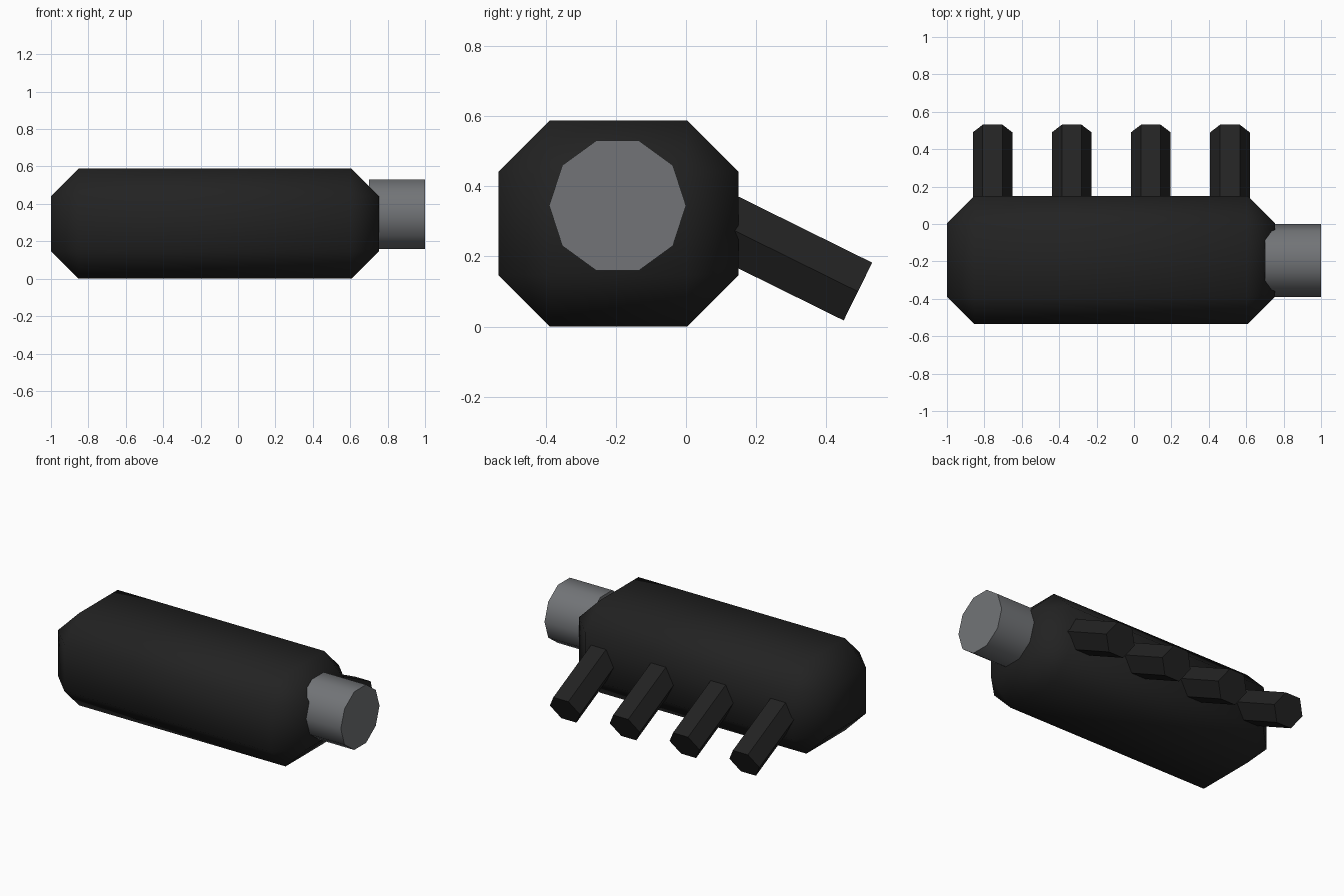
import bpy
import math
from mathutils import Vector

cube = bpy.data.objects.get("Cube")
if cube:
    bpy.data.objects.remove(cube, do_unlink=True)


def make_material(name, color):
    mat = bpy.data.materials.new(name)
    mat.use_nodes = True
    mat.diffuse_color = (*color, 1)
    mat.node_tree.nodes["Principled BSDF"].inputs["Base Color"].default_value = (*color, 1)
    return mat


black = make_material("matte black", (0.016, 0.016, 0.016))
grey = make_material("steel grey", (0.168, 0.175, 0.185))


def prism(name, sides, radius, start, end, spin, mat):
    """Capped prism from start to end; spin turns its corners about the axis."""
    start, end = Vector(start), Vector(end)
    axis = end - start
    bpy.ops.mesh.primitive_cylinder_add(vertices=sides, radius=radius, depth=axis.length)
    obj = bpy.context.object
    obj.name = name
    # Local x follows the spin direction, local z follows the axis
    z = axis.normalized()
    x = Vector(spin)
    y = z.cross(x)
    for v in obj.data.vertices:
        # Primitive corners start on local y, so that axis goes along spin
        v.co = (start + end) / 2 + x * v.co.y - y * v.co.x + z * v.co.z
    obj.data.materials.append(mat)
    return obj


# Body: box with a wide single chamfer on every edge, shaded smooth
low, high = Vector((-1, -0.535, 0)), Vector((0.755, 0.15, 0.588))
bpy.ops.mesh.primitive_cube_add(size=1)
body = bpy.context.object
body.name = "body"
for v in body.data.vertices:
    v.co = [c * s + m for c, s, m in zip(v.co, high - low, (low + high) / 2)]
bevel = body.modifiers.new("chamfer", "BEVEL")
bevel.width = 0.147
bevel.segments = 1
bevel.limit_method = "NONE"
body.data.materials.append(black)
bpy.ops.object.modifier_apply(modifier=bevel.name)
bpy.ops.object.shade_smooth()

# End knob: ten-sided, smooth round the side with a crisp cap
prism("end_knob", 10, 0.195, (0.7, -0.195, 0.345), (1, -0.195, 0.345), (0, 1, 0), grey)
bpy.ops.object.shade_smooth_by_angle(angle=math.radians(40))

# Row of four flat-faced hexagonal pegs slanting down at the back
for i in range(4):
    px = -0.756 + i * 0.423
    prism(f"peg_{i + 1}", 6, 0.106, (px, 0.0, 0.342), (px, 0.49, 0.1), (1, 0, 0), black)
